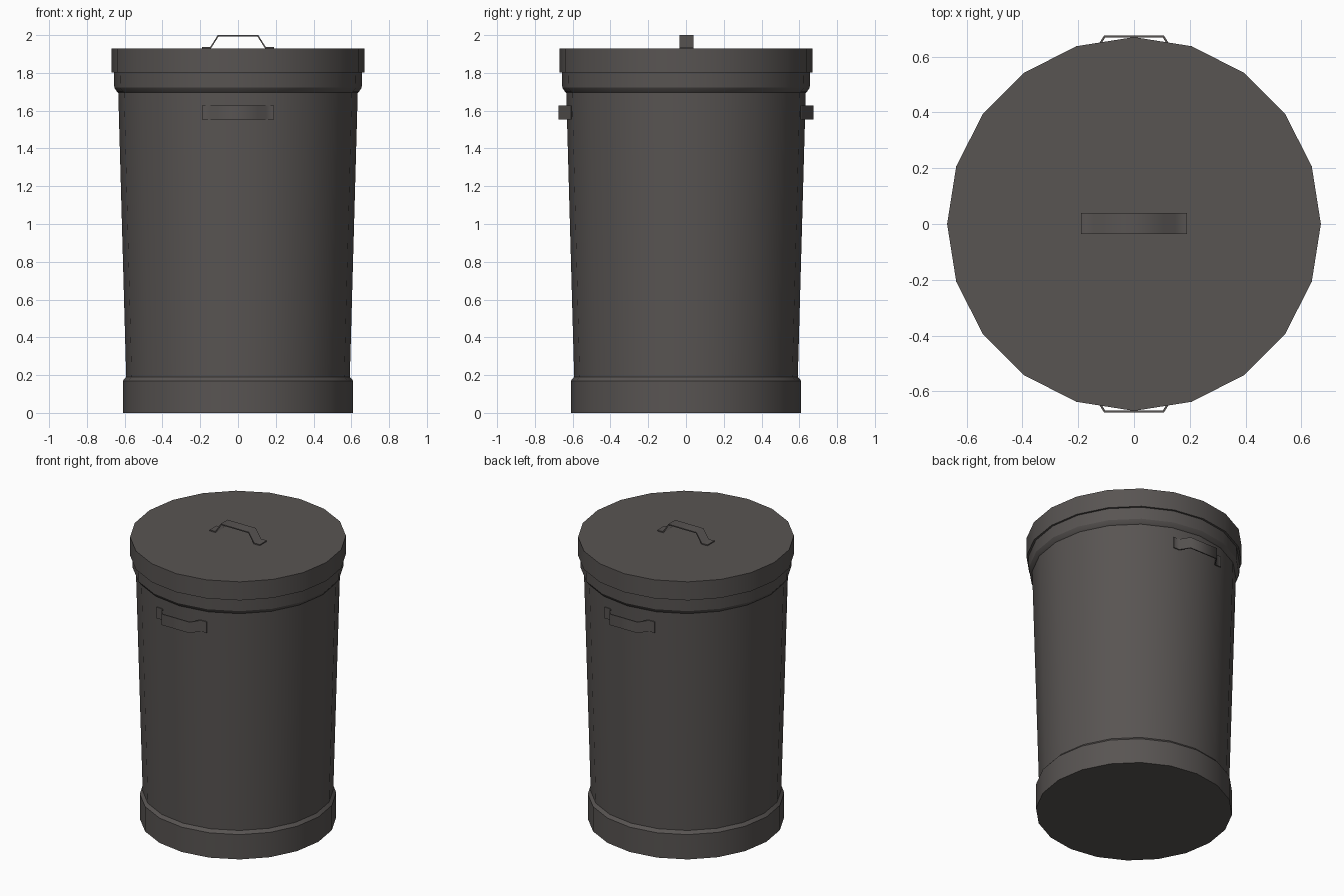
import bpy, bmesh, math
from mathutils import Matrix, Vector

if "Cube" in bpy.data.objects:
    bpy.data.objects.remove(bpy.data.objects["Cube"])

SIDES = 20

metal = bpy.data.materials.new("dark warm grey metal")
metal.diffuse_color = (0.098, 0.089, 0.085, 1)
metal.use_nodes = True
metal.node_tree.nodes["Principled BSDF"].inputs["Base Color"].default_value = metal.diffuse_color


def finish(name, bm, angle):
    bmesh.ops.recalc_face_normals(bm, faces=bm.faces)
    mesh = bpy.data.meshes.new(name)
    bm.to_mesh(mesh)
    bm.free()
    mesh.materials.append(metal)
    ob = bpy.data.objects.new(name, mesh)
    bpy.context.collection.objects.link(ob)
    bpy.ops.object.select_all(action='DESELECT')
    ob.select_set(True)
    bpy.context.view_layer.objects.active = ob
    bpy.ops.object.shade_smooth_by_angle(angle=math.radians(angle))
    return ob


def turned(name, profile):
    """Closed 20-sided solid from (radius, height) pairs, bottom to top."""
    bm = bmesh.new()
    rings = []
    for r, z in profile:
        rings.append([bm.verts.new((r * math.cos(2 * math.pi * i / SIDES),
                                    r * math.sin(2 * math.pi * i / SIDES), z))
                      for i in range(SIDES)])
    for a, b in zip(rings, rings[1:]):
        for i in range(SIDES):
            j = (i + 1) % SIDES
            bm.faces.new((a[i], a[j], b[j], b[i]))
    bm.faces.new(rings[0])
    bm.faces.new(rings[-1])
    return finish(name, bm, 25)


def strap(name, matrix):
    """Bent flat strap handle, feet at local z = 0, top at 0.07."""
    t, w = 0.007, 0.0375
    half = [(0.19, 0.0), (0.143, 0.0), (0.103, 0.063)]
    low = [(-x, z) for x, z in half] + half[::-1]
    inner = [(0.19, t), (0.139, t), (0.099, 0.07)]
    # the upper line sits slightly outside on the bends
    inner[1], inner[2] = (0.147, t), (0.107, 0.07)
    high = [(-x, z) for x, z in inner] + inner[::-1]
    bm = bmesh.new()
    rows = [[bm.verts.new(matrix @ Vector((x, y, z))) for y in (-w, w)
             for x, z in (a, b)] for a, b in zip(low, high)]
    for p, q in zip(rows, rows[1:]):
        for i, j in ((0, 1), (1, 3), (3, 2), (2, 0)):
            bm.faces.new((p[i], p[j], q[j], q[i]))
    for p in (rows[0], rows[-1]):
        bm.faces.new((p[0], p[1], p[3], p[2]))
    return finish(name, bm, 65)


# can: foot band, tapered wall, rim band
turned("can_body", [(0.61, 0), (0.61, 0.17), (0.592, 0.19), (0.634, 1.695),
                    (0.641, 1.70), (0.655, 1.722), (0.657, 1.82)])

# lid
turned("lid", [(0.67, 1.803), (0.67, 1.93)])

# handles: one on the lid, one on the front and one on the back
strap("lid_handle", Matrix.Translation((0, 0.002, 1.93)))
for name, side in (("front_handle", -1), ("back_handle", 1)):
    turn = Matrix.Rotation(-side * math.pi / 2, 4, 'X')
    strap(name, Matrix.Translation((0, side * 0.606, 1.59)) @ turn)
